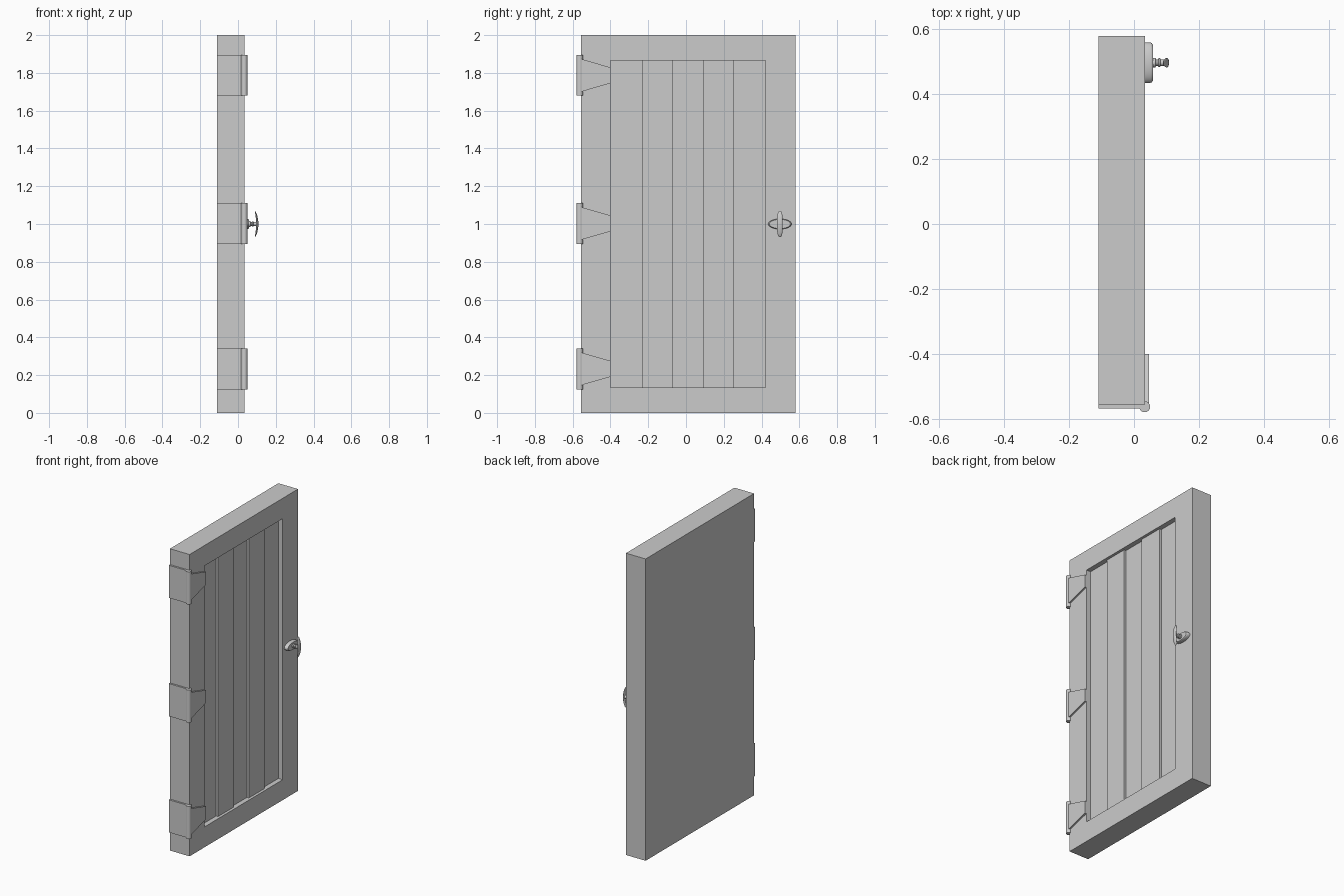
import bpy, bmesh, math
from mathutils import Vector

if "Cube" in bpy.data.objects:
    bpy.data.objects.remove(bpy.data.objects["Cube"])


def finish(bm, name, smooth=False):
    bmesh.ops.recalc_face_normals(bm, faces=bm.faces[:])
    me = bpy.data.meshes.new(name)
    bm.to_mesh(me)
    bm.free()
    ob = bpy.data.objects.new(name, me)
    bpy.context.collection.objects.link(ob)
    if smooth:
        bpy.ops.object.select_all(action='DESELECT')
        ob.select_set(True)
        bpy.context.view_layer.objects.active = ob
        bpy.ops.object.shade_smooth_by_angle(angle=math.radians(35))
    return ob


def box_bm(lo, hi):
    bm = bmesh.new()
    bmesh.ops.create_cube(bm, size=1)
    lo, hi = Vector(lo), Vector(hi)
    for v in bm.verts:
        v.co = (lo + hi) / 2 + v.co * (hi - lo)
    return bm


def box(name, lo, hi):
    return finish(box_bm(lo, hi), name)


def loft(name, rings, smooth=True):
    """Skin equal-length point rings and cap both ends."""
    bm = bmesh.new()
    rows = [[bm.verts.new(p) for p in r] for r in rings]
    n = len(rows[0])
    for a, b in zip(rows, rows[1:]):
        for i in range(n):
            bm.faces.new((a[i], a[(i + 1) % n], b[(i + 1) % n], b[i]))
    bm.faces.new(rows[0])
    bm.faces.new(rows[-1])
    return finish(bm, name, smooth)


def ellipse(n, ra, rb):
    return [(ra * math.cos(2 * math.pi * i / n), rb * math.sin(2 * math.pi * i / n))
            for i in range(n)]


FRONT = 0.034            # x of the door's outer face
FLOOR = 0.002            # x of the recessed boards
Y0, Y1 = -0.556, 0.58
KY, KZ = 0.497, 1.0      # handle centre

# Door slab with a recessed panel
bm = box_bm((-0.11, Y0, 0), (FRONT, Y1, 2))
bm.faces.ensure_lookup_table()
face = max(bm.faces, key=lambda f: f.calc_center_median().x)
bmesh.ops.inset_individual(bm, faces=[face], thickness=0.1)
for v in face.verts:
    v.co.y = -0.40 if v.co.y < 0 else 0.42
    v.co.z = 0.135 if v.co.z < 1 else 1.865
ret = bmesh.ops.extrude_discrete_faces(bm, faces=[face])
for v in ret['faces'][0].verts:
    v.co.x = FLOOR
finish(bm, "door_slab")

# Raised boards alternate with the recessed ones
for i, (a, b) in enumerate([(-0.232, -0.072), (0.09, 0.255)]):
    box(f"raised_board_{i + 1}", (FLOOR, a, 0.135), (FLOOR + 0.014, b, 1.865))

# Hinges: edge plate, pin, tapered strap
for i, z in enumerate((0.233, 1.003, 1.787)):
    h = 0.108
    box(f"hinge_plate_{i + 1}", (-0.11, -0.568, z - h), (0.03, Y0, z + h))
    loft(f"hinge_pin_{i + 1}",
         [[(0.033 + a, -0.563 + b, z + s * h) for a, b in ellipse(16, 0.017, 0.017)]
          for s in (-1, 1)])
    strap = [(-0.556, -0.087), (-0.40, -0.042), (-0.40, 0.042), (-0.556, 0.087)]
    loft(f"hinge_strap_{i + 1}",
         [[(x, y, z + dz) for y, dz in strap] for x in (FRONT, 0.046)], False)

# Oval handle backplate
loft("handle_backplate",
     [[(x, KY + a * s, KZ + b * s) for a, b in ellipse(32, 0.062, 0.027)]
      for x, s in ((FRONT, 1), (0.051, 1), (0.055, 0.97), (0.058, 0.9))])

# Turned stem
stem = [(0.056, 0.015), (0.066, 0.015), (0.068, 0.010), (0.074, 0.010),
        (0.076, 0.014), (0.080, 0.014), (0.082, 0.010), (0.098, 0.010)]
loft("handle_stem",
     [[(x, KY + a, KZ + b) for a, b in ellipse(16, r, r)] for x, r in stem])

# Curved grip, bowed outwards and thinning to its tips
grip = []
for i in range(17):
    t = math.sin(math.pi / 2 * (i / 8 - 1)) * 0.995
    w = 0.015 * (1 - abs(t) ** 4) ** 0.5
    d = 0.006 * (1 - t * t) ** 0.5
    x = 0.102 - 0.012 * t * t
    grip.append([(x + b, KY + a, KZ + 0.07 * t) for a, b in ellipse(12, w, d)])
loft("handle_grip", grip)
